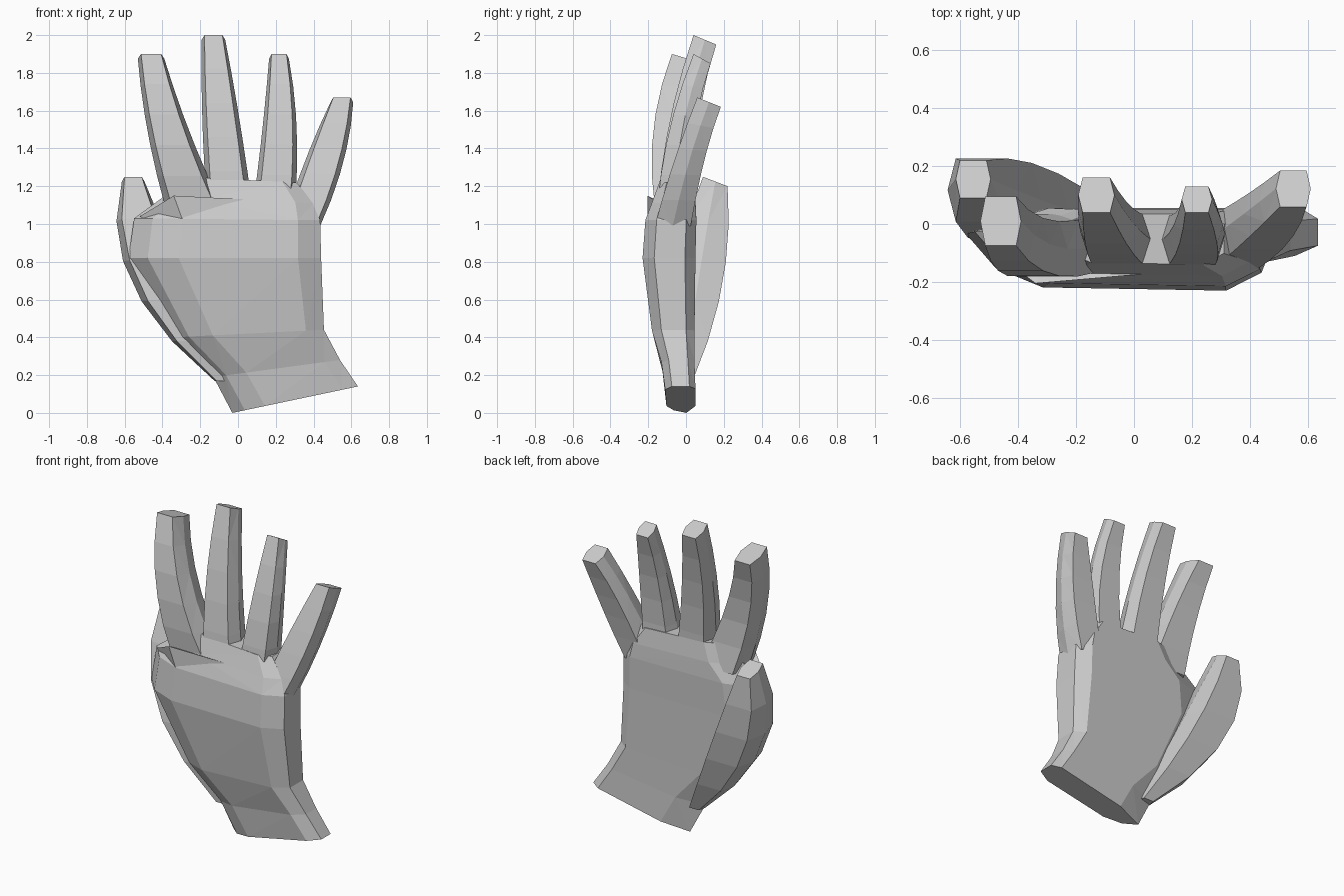
import bpy, bmesh
from mathutils import Vector

if "Cube" in bpy.data.objects:
    bpy.data.objects.remove(bpy.data.objects["Cube"])

HEX = [(0, .5), (.12, 0), (.88, 0), (1, .5), (.88, 1), (.12, 1)]
PALM = [(0, .7), (.1, .28), (.26, .04), (.88, 0), (1, .22), (1, .8), (.92, 1), (.26, 1)]


def finish(name, bm):
    bmesh.ops.triangulate(bm, faces=bm.faces[:])
    bmesh.ops.recalc_face_normals(bm, faces=bm.faces[:])
    me = bpy.data.meshes.new(name)
    bm.to_mesh(me)
    bm.free()
    ob = bpy.data.objects.new(name, me)
    bpy.context.collection.objects.link(ob)
    return ob


def loft(name, section, rings):
    """Each ring: x left, x right, y front, y back, z left, z right, drop at back."""
    bm = bmesh.new()
    loops = []
    for x0, x1, y0, y1, z0, z1, drop in rings:
        loops.append([bm.verts.new((x0 + u * (x1 - x0), y0 + v * (y1 - y0),
                                    z0 + u * (z1 - z0) - v * drop)) for u, v in section])
    n = len(section)
    for a, b in zip(loops, loops[1:]):
        for i in range(n):
            j = (i + 1) % n
            bm.faces.new((a[i], a[j], b[j], b[i]))
    bm.faces.new(loops[0][::-1])
    bm.faces.new(loops[-1])
    return finish(name, bm)


def digit(name, base, mid, tip, width, depth, bulge):
    """Tapered digit on a curve through three points, fuller in the middle."""
    rings, steps = [], 5
    for i in range(steps + 1):
        t = i / steps
        c = (Vector(base) * (1 - t) * (1 - 2 * t) + Vector(mid) * 4 * t * (1 - t)
             + Vector(tip) * t * (2 * t - 1))
        w, d = [(s[0] + (s[1] - s[0]) * t + b * 4 * t * (1 - t)) / 2
                for s, b in zip((width, depth), bulge)]
        rings.append((c.x - w, c.x + w, c.y - d, c.y + d, c.z, c.z, .05 * t ** 3))
    return loft(name, HEX, rings)


# Palm with tilted cuff
glove = loft("glove", PALM, [(*r, .0) for r in (
    (-.03, .635, -.11, .05, 0, .14),
    (-.13, .54, -.13, .045, .19, .28),
    (-.34, .455, -.18, .045, .40, .44),
    (-.58, .44, -.23, .05, .82, .82),
    (-.55, .435, -.215, .055, 1.03, 1.02),
    (-.40, .40, -.18, .05, 1.14, 1.11),
    (-.31, .31, -.14, .035, 1.25, 1.22))])

# Fold under the index finger
bm = bmesh.new()
for p in [(-.52, -.07, 1.04), (-.34, -.205, 1.15), (.04, -.172, 1.13), (-.25, -.2, .9), (-.3, -.1, 1.1)]:
    bm.verts.new(p)
bmesh.ops.convex_hull(bm, input=bm.verts[:])
parts = [finish("palm_fold", bm)]

# Fingers and thumb
parts += [
    digit("index_finger", (-.235, -.065, 1.09), (-.37, -.08, 1.5), (-.46, .01, 1.9),
          (.3, .14), (.2, .17), (.0, 0)),
    digit("middle_finger", (-.045, -.06, 1.1), (-.09, -.01, 1.55), (-.13, .1, 2),
          (.24, .125), (.18, .12), (.015, 0)),
    digit("ring_finger", (.19, -.06, 1.1), (.22, -.02, 1.5), (.217, .085, 1.9),
          (.22, .105), (.18, .09), (.02, 0)),
    digit("little_finger", (.335, -.07, .99), (.455, .015, 1.33), (.55, .122, 1.67),
          (.2, .12), (.19, .125), (.045, 0)),
    digit("thumb", (-.08, -.01, .17), (-.42, .065, .7), (-.555, .155, 1.25),
          (.09, .12), (.09, .13), (.19, .15)),
]

# Merge everything into one skin
for p in parts:
    m = glove.modifiers.new(p.name, "BOOLEAN")
    m.operation = "UNION"
    m.solver = "EXACT"
    m.object = p
bpy.context.view_layer.objects.active = glove
glove.select_set(True)
for m in list(glove.modifiers):
    bpy.ops.object.modifier_apply(modifier=m.name)
for p in parts:
    bpy.data.objects.remove(p)
